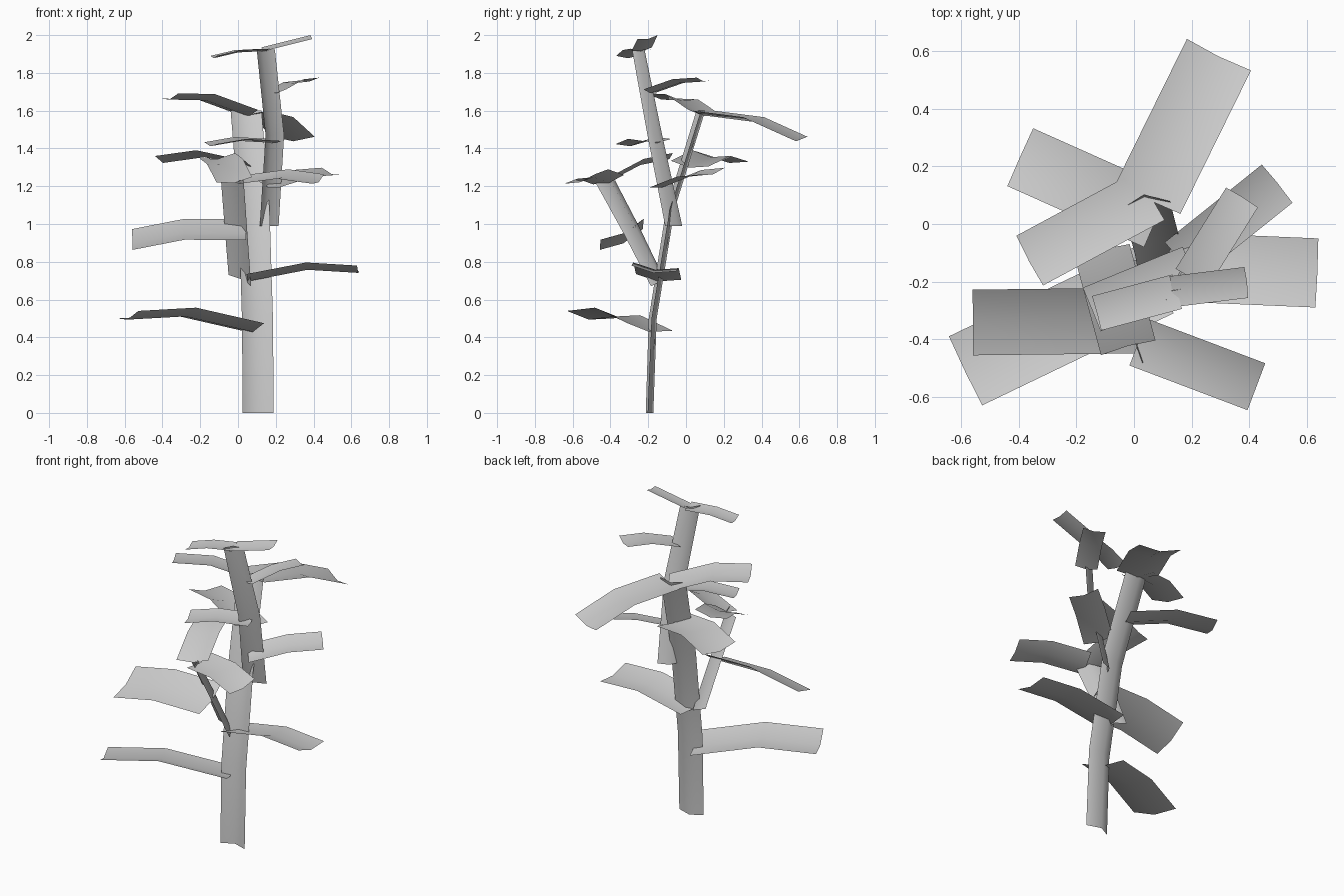
import bpy, bmesh
from mathutils import Vector

cube = bpy.data.objects.get("Cube")
if cube:
    bpy.data.objects.remove(cube, do_unlink=True)

grey = bpy.data.materials.new("light_grey")
grey.use_nodes = True
colour = (0.6, 0.6, 0.6, 1)
grey.diffuse_color = colour
grey.node_tree.nodes["Principled BSDF"].inputs["Base Color"].default_value = colour


def strip(name, path, half_start, half_end, fold):
    """Folded strip along a path: two edges and a creased centre line."""
    half_start, half_end, fold = Vector(half_start), Vector(half_end), Vector(fold)
    bm = bmesh.new()
    rows = []
    for i, point in enumerate(path):
        p = Vector(point)
        h = half_start.lerp(half_end, i / (len(path) - 1))
        rows.append([bm.verts.new(q) for q in (p - h, p + fold, p + h)])
    for a, b in zip(rows, rows[1:]):
        for j in range(2):
            bm.faces.new((a[j], b[j], b[j + 1], a[j + 1]))
    for f in bm.faces:
        f.smooth = True
    mesh = bpy.data.meshes.new(name)
    bm.to_mesh(mesh)
    bm.free()
    mesh.materials.append(grey)
    bpy.context.collection.objects.link(bpy.data.objects.new(name, mesh))


def leaf(name, start, tip, lift, half_width, tilt):
    """Arched leaf; tilt raises its left edge, the crease forms a shallow gutter."""
    start, tip = Vector(start), Vector(tip)
    middle = start.lerp(tip, 0.54) + Vector((0, 0, lift))
    run = tip - start
    half = Vector((run.y, -run.x, 0)).normalized() * half_width
    half.z = -tilt
    fold = run.cross(half).normalized() * half_width * 0.2
    strip(name, [start, middle, tip], half, half, fold)


# Stems: trunk and two forks
strip("main_stem", [(.107, -.208, 0), (.103, -.19, .5), (.085, -.095, 1.08), (.043, .067, 1.6)],
      (-.082, -.005, 0), (-.082, -.012, 0), (-.008, .035, 0))
strip("upper_stem", [(.165, -.065, .99), (.195, -.165, 1.47), (.147, -.253, 1.925)],
      (-.05, -.045, 0), (-.048, -.033, 0), (-.018, .02, 0))
strip("front_stem", [(.01, -.155, .70), (-.01, -.285, .96), (-.03, -.43, 1.23)],
      (-.06, .03, .03), (-.06, .055, 0), (.03, .03, 0))

# Leaves on the trunk, from the bottom up
leaf("low_right_leaf", (.08, -.19, .455), (-.585, -.51, .52), .047, .133, .02)
leaf("low_left_leaf", (.05, -.145, .72), (.635, -.17, .765), .037, .12, -.015)
leaf("back_right_leaf", (.08, .02, 1.32), (-.395, .232, 1.345), .042, .11, .015)
leaf("trunk_top_right_leaf", (.06, .1, 1.59), (-.362, -.127, 1.678), .036, .098, .014)
leaf("trunk_top_back_leaf", (.05, .09, 1.6), (.295, .588, 1.462), .04, .124, 0)

# Leaves on the front fork
leaf("wide_right_leaf", (.04, -.335, .97), (-.56, -.342, .918), .03, .114, -.055)
leaf("front_left_leaf", (.015, -.41, 1.235), (.425, -.565, 1.238), .028, .087, .025)
leaf("front_back_leaf", (-.02, -.43, 1.235), (-.11, -.095, 1.362), .027, .098, -.014)

# Leaves on the upper fork
leaf("middle_left_leaf", (.16, -.13, 1.21), (.497, .14, 1.28), .02, .085, .018)
leaf("upper_right_leaf", (.2, -.155, 1.445), (-.147, -.297, 1.428), .02, .082, -.005)
leaf("upper_back_leaf", (.2, -.19, 1.705), (.375, .092, 1.767), .02, .065, -.008)
leaf("crown_right_leaf", (.15, -.235, 1.928), (-.13, -.31, 1.89), .013, .062, 0)
leaf("crown_left_leaf", (.13, -.235, 1.925), (.39, -.203, 1.99), 0, .054, .01)
